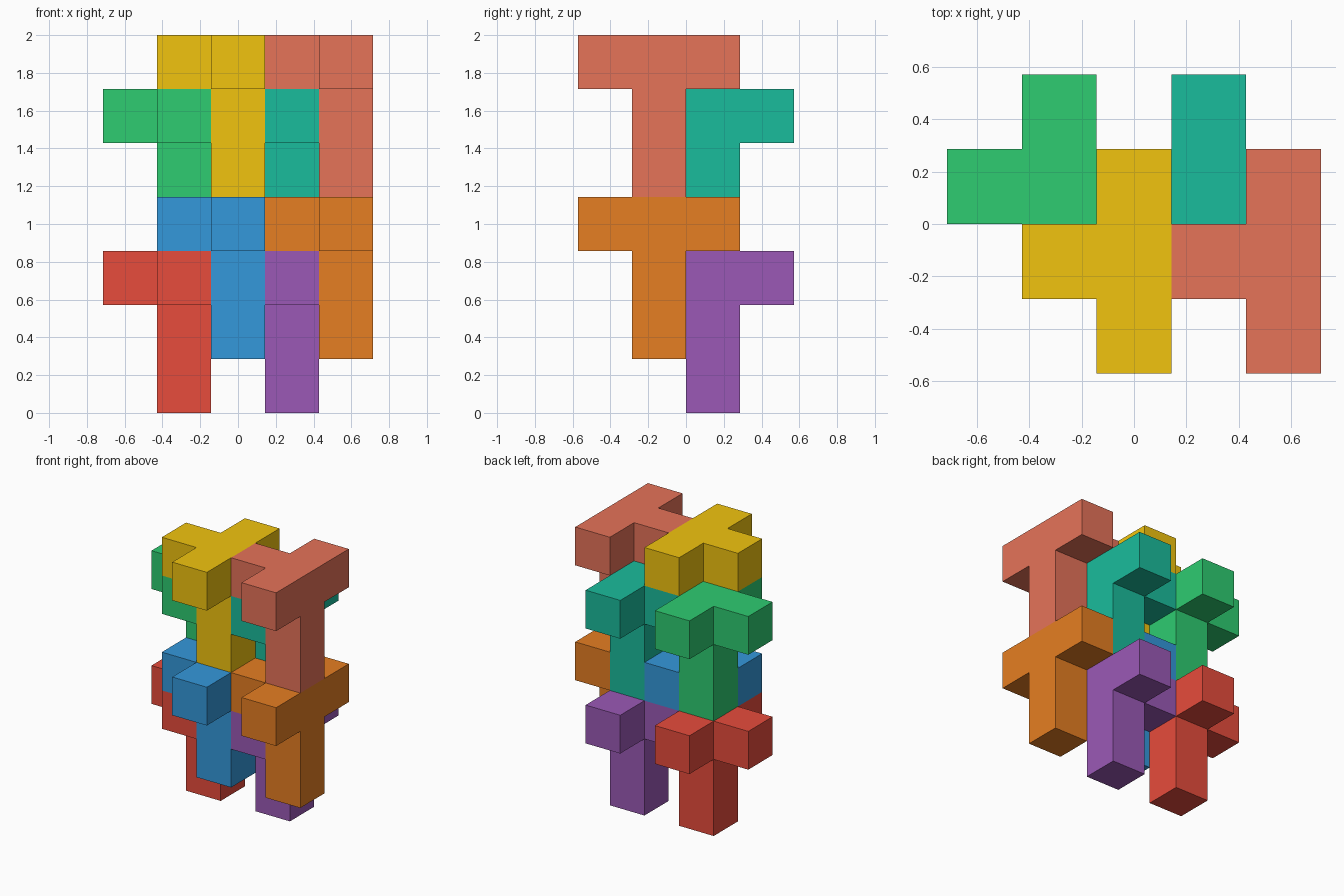
import bpy, bmesh
from mathutils import Vector

if "Cube" in bpy.data.objects:
    bpy.data.objects.remove(bpy.data.objects["Cube"])

U = 2 / 7  # edge of one cube cell

# Cells of the repeated piece: three-cell stem, arms to the left, front and back
CELLS = [Vector(c) for c in
         [(0, 0, 0), (0, 0, -1), (0, 0, -2), (-1, 0, 0), (0, -1, 0), (0, 1, 0)]]

# name, head cell (x, y, z), sRGB colour
PIECES = [
    ("red_piece_lower", (1, 2, 2), "E74C3C"),
    ("purple_piece_lower", (3, 2, 2), "9B59B6"),
    ("blue_piece_lower", (2, 1, 3), "3498DB"),
    ("orange_piece_lower", (4, 1, 3), "E67E22"),
    ("green_piece_upper", (1, 2, 5), "2ECC71"),
    ("teal_piece_upper", (3, 2, 5), "1ABC9C"),
    ("yellow_piece_upper", (2, 1, 6), "F1C40F"),
    ("coral_piece_upper", (4, 1, 6), "E67359"),
]


def linear(hex_code):
    values = [int(hex_code[i:i + 2], 16) / 255 for i in (0, 2, 4)]
    return [v / 12.92 if v <= 0.04045 else ((v + 0.055) / 1.055) ** 2.4
            for v in values] + [1]


def piece_mesh(name):
    """Outer skin of the joined cells, flat areas merged into single faces."""
    bm = bmesh.new()
    filled = {tuple(c) for c in CELLS}
    for c in CELLS:
        for axis in range(3):
            for sign in (-1, 1):
                n = Vector((0, 0, 0))
                n[axis] = sign
                if tuple(c + n) in filled:
                    continue
                s = Vector((0, 0, 0))
                s[(axis + 1) % 3] = 1
                t = n.cross(s)
                corners = [(-1, -1), (1, -1), (1, 1), (-1, 1)]
                bm.faces.new([bm.verts.new((c + (n + s * a + t * b) / 2) * U)
                              for a, b in corners])
    bmesh.ops.remove_doubles(bm, verts=bm.verts, dist=0.001)
    bmesh.ops.dissolve_limit(bm, angle_limit=0.01, verts=bm.verts, edges=bm.edges)
    bmesh.ops.recalc_face_normals(bm, faces=bm.faces)
    mesh = bpy.data.meshes.new(name)
    bm.to_mesh(mesh)
    bm.free()
    return mesh


# Interlocking pieces stacked in two identical layers
for name, (x, y, z), colour in PIECES:
    obj = bpy.data.objects.new(name, piece_mesh(name))
    obj.location = ((x - 2) * U, (y - 1.5) * U, (z + 0.5) * U)
    mat = bpy.data.materials.new(name + "_colour")
    mat.diffuse_color = linear(colour)
    mat.use_nodes = True
    mat.node_tree.nodes["Principled BSDF"].inputs["Base Color"].default_value = mat.diffuse_color
    obj.data.materials.append(mat)
    bpy.context.collection.objects.link(obj)
